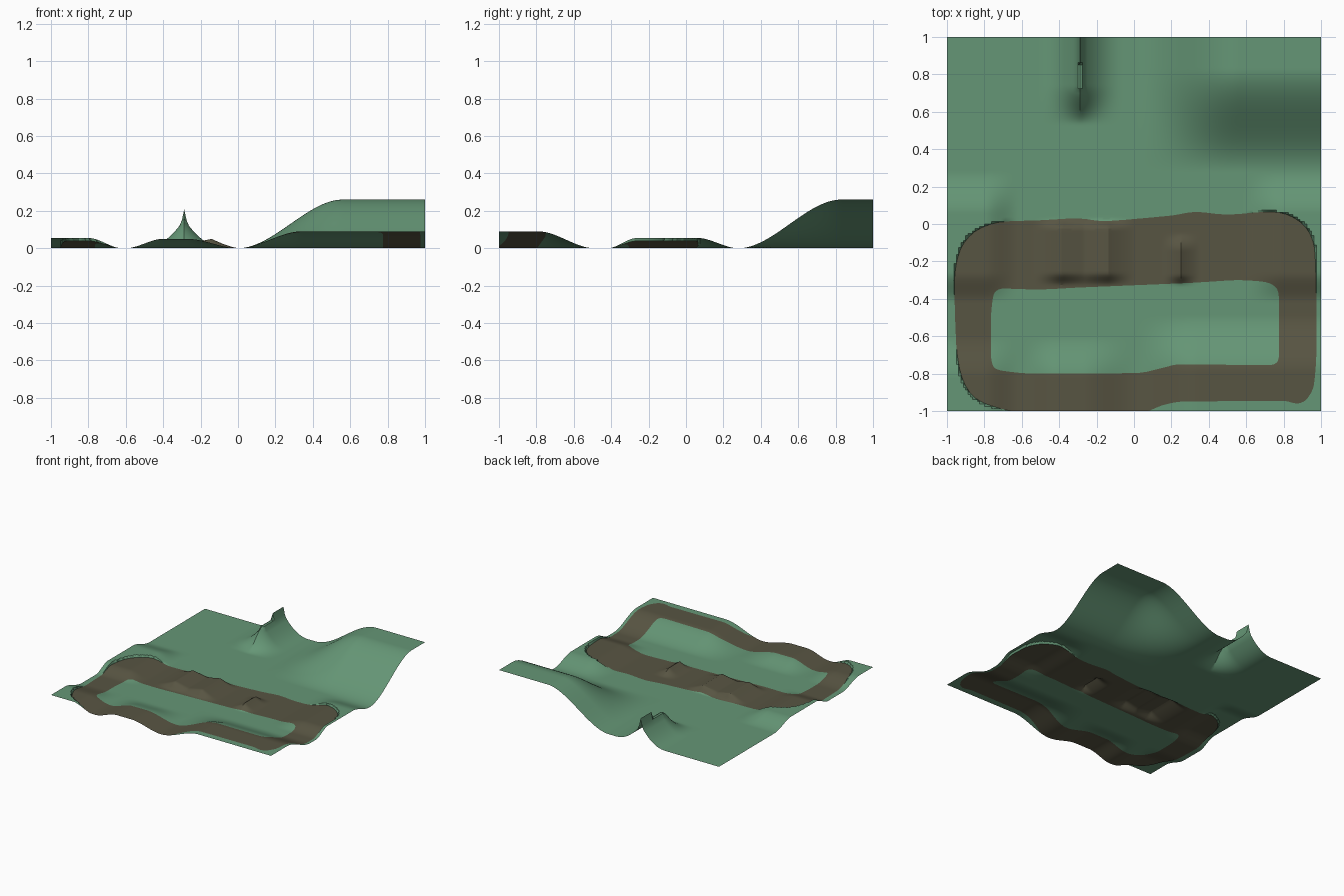
import bpy, bmesh, math
from mathutils import Vector

if "Cube" in bpy.data.objects:
    bpy.data.objects.remove(bpy.data.objects["Cube"])

N = 160  # grid cells per side


def material(name, rgb):
    m = bpy.data.materials.new(name)
    m.diffuse_color = (*rgb, 1)
    m.use_nodes = True
    m.node_tree.nodes["Principled BSDF"].inputs["Base Color"].default_value = m.diffuse_color
    return m


GREEN = material("grass green", (0.13, 0.305, 0.18))
BROWN = material("dirt brown", (0.097, 0.09, 0.055))

# Track outlines as a few control points, rounded with a closed spline
OUTER = [(-.96, -.3), (-.93, -.14), (-.85, -.04), (-.72, .01), (-.5, .02), (-.3, .03),
         (-.15, .015), (.2, .045), (.33, .065), (.5, .05), (.7, .065), (.82, .05),
         (.92, -.02), (.965, -.13), (.975, -.4), (.975, -.7), (.96, -.87), (.92, -.94),
         (.87, -.96), (.8, -.945), (.25, -.95), (.15, -.97), (.05, -1.005), (-.6, -1.005),
         (-.72, -.985), (-.85, -.93), (-.92, -.82), (-.95, -.65)]
INNER = [(-.765, -.5), (-.755, -.4), (-.74, -.36), (-.7, -.345), (-.5, -.35), (-.3, -.34),
         (.3, -.315), (.55, -.30), (.7, -.31), (.76, -.34), (.775, -.4), (.775, -.7),
         (.76, -.745), (.7, -.755), (.24, -.75), (.15, -.77), (.02, -.797), (-.55, -.8),
         (-.7, -.785), (-.75, -.765), (-.765, -.7)]


def rounded(pts, steps=3):
    """Closed curve through the points, tangents limited by the shorter side."""
    p = [Vector(q) for q in pts]
    n, out = len(p), []
    tan = []
    for i in range(n):
        a, b, c = p[i - 1], p[i], p[(i + 1) % n]
        tan.append((c - a).normalized() * min((b - a).length, (c - b).length))
    for i in range(n):
        a, b, ta, tb = p[i], p[(i + 1) % n], tan[i], tan[(i + 1) % n]
        for k in range(steps):
            t = k / steps
            out.append(a * (2*t**3 - 3*t*t + 1) + ta * (t**3 - 2*t*t + t)
                       + b * (3*t*t - 2*t**3) + tb * (t**3 - t*t))
    return [(q.x, q.y) for q in out]


def inside(poly, x, y):
    hit = False
    x0, y0 = poly[-1]
    for x1, y1 in poly:
        if (y0 > y) != (y1 > y) and x < x0 + (y - y0) * (x1 - x0) / (y1 - y0):
            hit = not hit
        x0, y0 = x1, y1
    return hit


outer, inner = rounded(OUTER), rounded(INNER)


def on_track(x, y):
    return inside(outer, x, y) and not inside(inner, x, y)


def ss(v, a, b):
    t = max(0.0, min(1.0, (v - a) / (b - a)))
    return t * t * (3 - 2 * t)


def ridge(d, reach, power=1.5):
    return max(0.0, 1 - abs(d) / reach) ** power


def height(x, y, dug):
    # big back hill and front right rise
    z = .26 * ss(x, 0, .56) * ss(y, .28, .83)
    z += .09 * ss(x, 0, .34) * (1 - ss(y, -.79, -.49))
    # front left roller
    z += .05 * ss(x, -.6, -.4) * (1 - ss(x, -.27, 0)) * (1 - ss(y, -.82, -.6))
    # corner banks, with the track dug slightly into them
    left = 1 - ss(x, -.8, -.62)
    band = ss(y, -.42, -.26) * (1 - ss(y, .06, .28))
    bank = .055 * (left * (1 - ss(y, -.82, -.6)) + left * band + ss(x, .58, .8) * band)
    z += bank * (.7 if dug else 1)
    # double jump and small kicker on the back straight
    across = ss(y, -.33, -.26) * (1 - ss(y, -.03, .03))
    if -.39 < x < -.14:
        z += across * (.025 + .2 * abs(x + .265))
    else:
        z += .05 * across * ridge(min(abs(x + .39), abs(x + .14)), .15)
    z += .045 * ridge(x - .25, .1) * ss(y, -.33, -.27) * (1 - ss(y, -.14, -.05))
    # pointed back mound with a thin crest
    d = abs(x + .2875)
    z += .155 * ridge(d, .23, 2.2) * ss(y, .53, .74)
    if y > .72 and d < .014:
        z = max(z, .15)
    if y > .86 and d < .008:
        z = .207
    return z


# Flat sheet, cut exactly along the track edges
bm = bmesh.new()
bmesh.ops.create_grid(bm, x_segments=N, y_segments=N, size=1)
state = {v: on_track(v.co.x, v.co.y) for v in bm.verts}
cuts = []
for e in [e for e in bm.edges if state[e.verts[0]] != state[e.verts[1]]]:
    a, b = e.verts
    lo, hi = 0.0, 1.0
    for _ in range(10):
        mid = (lo + hi) / 2
        p = a.co.lerp(b.co, mid)
        if on_track(p.x, p.y) == state[a]:
            lo = mid
        else:
            hi = mid
    cuts.append((e, a, max(.02, min(.98, lo))))
edge_verts = [bmesh.utils.edge_split(e, a, f)[1] for e, a, f in cuts]
bmesh.ops.connect_verts(bm, verts=edge_verts)

# Sort faces into grass and dirt, then raise the land
for f in bm.faces:
    c = f.calc_center_median()
    votes = [state[v] for v in f.verts if v in state]
    f.material_index = int(votes[0] if votes else on_track(c.x, c.y))
cut_set = set(edge_verts)
for v in bm.verts:
    x, y = v.co.x, v.co.y
    v.co.z = height(x, y, v in cut_set or inside(outer, x, y))


def part(name, index, mat):
    piece = bm.copy()
    bmesh.ops.delete(piece, geom=[f for f in piece.faces if f.material_index != index],
                     context='FACES')
    for f in piece.faces:
        f.material_index = 0
    me = bpy.data.meshes.new(name)
    piece.to_mesh(me)
    piece.free()
    me.materials.append(mat)
    ob = bpy.data.objects.new(name, me)
    bpy.context.collection.objects.link(ob)
    bpy.ops.object.select_all(action='DESELECT')
    ob.select_set(True)
    bpy.context.view_layer.objects.active = ob
    bpy.ops.object.shade_smooth_by_angle(angle=math.radians(25))


part("grass_land", 0, GREEN)
part("dirt_track", 1, BROWN)
bm.free()
